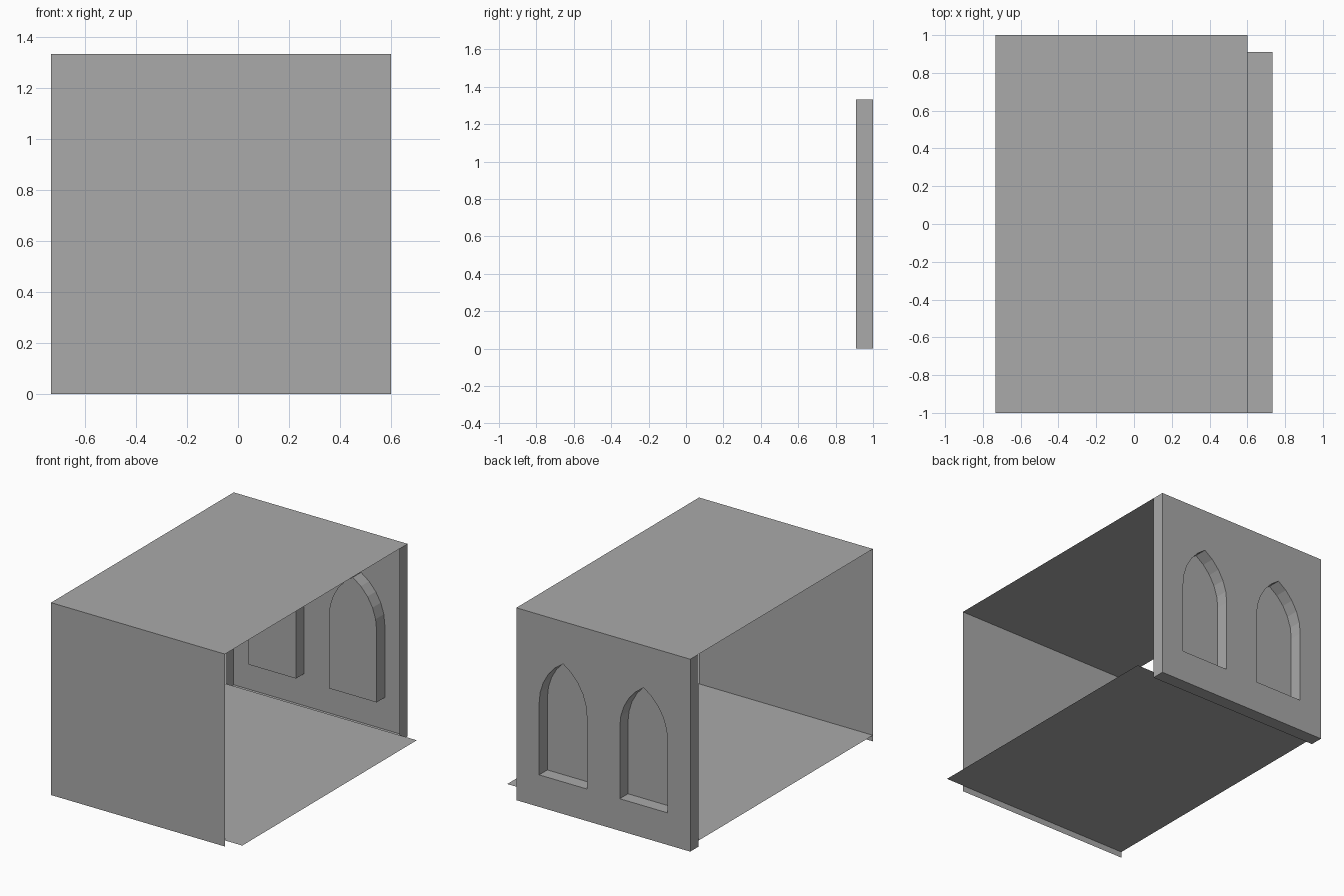
import bpy
import bmesh
from math import acos, cos, sin
from mathutils import Vector

cube = bpy.data.objects.get("Cube")
if cube:
    bpy.data.objects.remove(cube, do_unlink=True)

# Main dimensions
LEFT, RIGHT = -0.733, 0.6
FLOOR_RIGHT = 0.733
FRONT, BACK = -1.0, 1.0
INNER = 0.91
HEIGHT = 1.333
FLOOR_Z = 0.042

stone = bpy.data.materials.new("plain grey stone")
stone.use_nodes = True
grey = (0.4, 0.4, 0.4, 1.0)
stone.diffuse_color = grey
stone.node_tree.nodes["Principled BSDF"].inputs["Base Color"].default_value = grey


def add_object(name, bm):
    mesh = bpy.data.meshes.new(name)
    bm.to_mesh(mesh)
    bm.free()
    mesh.materials.append(stone)
    obj = bpy.data.objects.new(name, mesh)
    bpy.context.collection.objects.link(obj)
    return obj


def add_panel(name, corners):
    bm = bmesh.new()
    bm.faces.new([bm.verts.new(c) for c in corners])
    return add_object(name, bm)


def arch_outline(cx, half=0.183, sill=0.222, spring=0.72, apex=1.04, steps=5):
    """Pointed arch as (x, z) points, running from one sill corner to the other."""
    rise = apex - spring
    radius = (half ** 2 + rise ** 2) / (2 * half)
    end = acos((radius - half) / radius)
    side = [(half, sill)]
    for i in range(steps + 1):
        a = end * i / steps
        side.append((half - radius + radius * cos(a), spring + radius * sin(a)))
    mirrored = [(-x, z) for x, z in reversed(side[:-1])]
    return [(cx + x, z) for x, z in side + mirrored]


# Thin panels: front, ceiling and offset floor
add_panel("front_panel", [(LEFT, FRONT, 0), (RIGHT, FRONT, 0),
                          (RIGHT, FRONT, HEIGHT), (LEFT, FRONT, HEIGHT)])
add_panel("ceiling_panel", [(LEFT, FRONT, HEIGHT), (RIGHT, FRONT, HEIGHT),
                            (RIGHT, BACK, HEIGHT), (LEFT, BACK, HEIGHT)])
add_panel("floor_panel", [(LEFT, FRONT, FLOOR_Z), (FLOOR_RIGHT, FRONT, FLOOR_Z),
                          (FLOOR_RIGHT, INNER, FLOOR_Z), (LEFT, INNER, FLOOR_Z)])

# Back wall: a shell open on the inside, with two sunken arched windows
bm = bmesh.new()
centre = (LEFT + RIGHT) / 2
border = [(LEFT, 0), (RIGHT, 0), (RIGHT, HEIGHT), (LEFT, HEIGHT)]
outlines = [border] + [arch_outline(centre + s * 0.309) for s in (-1, 1)]
face_edges = []
for index, outline in enumerate(outlines):
    outer = [bm.verts.new((x, BACK, z)) for x, z in outline]
    inner = [bm.verts.new((x, INNER, z)) for x, z in outline]
    count = len(outline)
    for i in range(count):
        j = (i + 1) % count
        bm.faces.new((outer[i], outer[j], inner[j], inner[i]))
        face_edges.append(bm.edges.get((outer[i], outer[j])))
    if index:
        bm.faces.new(inner)
bmesh.ops.triangle_fill(bm, use_beauty=True, use_dissolve=False,
                        edges=face_edges, normal=Vector((0, 1, 0)))
bmesh.ops.recalc_face_normals(bm, faces=bm.faces)
bm.normal_update()
outside = [f for f in bm.faces if f.calc_center_median().y > BACK - 0.001]
if outside and outside[0].normal.y < 0:
    bmesh.ops.reverse_faces(bm, faces=bm.faces)
add_object("back_wall_with_arched_windows", bm)
